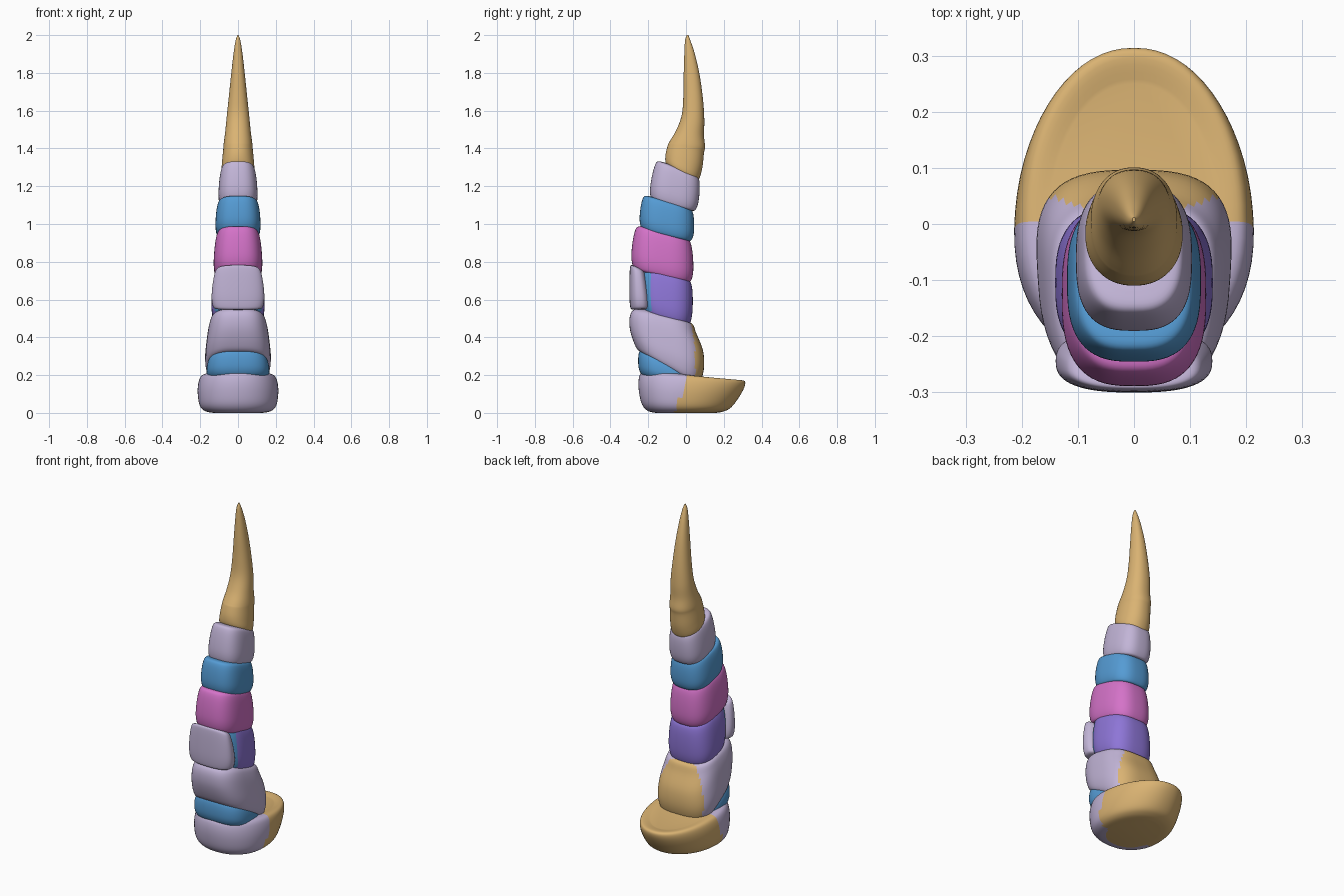
import bpy, bmesh, math
from mathutils import Vector

cube = bpy.data.objects.get("Cube")
if cube:
    bpy.data.objects.remove(cube)


def material(name, rgb):
    m = bpy.data.materials.new(name)
    m.use_nodes = True
    m.diffuse_color = (*rgb, 1)
    m.node_tree.nodes["Principled BSDF"].inputs["Base Color"].default_value = (*rgb, 1)
    return m


LAVENDER = material("pale lavender", (0.54, 0.46, 0.68))
TAN = material("warm tan", (0.70, 0.45, 0.17))
BLUE = material("sky blue", (0.09, 0.33, 0.66))
PINK = material("orchid pink", (0.66, 0.17, 0.58))
PURPLE = material("violet", (0.27, 0.18, 0.68))

SIDES, STEPS = 64, 5


def power(v, n):
    return math.copysign(abs(v) ** (2 / n), v)


def spline(keys):
    """Catmull-Rom interpolation of the key rings."""
    out = []
    for i in range(len(keys) - 1):
        a, b = keys[max(i - 1, 0)], keys[i]
        c, d = keys[i + 1], keys[min(i + 2, len(keys) - 1)]
        for s in range(STEPS):
            t = s / STEPS
            out.append([q + t / 2 * (r - p + t * (2 * p - 5 * q + 4 * r - u + t * (3 * (q - r) + u - p)))
                        for p, q, r, u in zip(a, b, c, d)])
    return out + [keys[-1]]


def loft(name, keys, mats, rule=None, n=2.8, flare=0.0):
    """Tilted rings: (front y, front z, back y, back z, half width)."""
    bm = bmesh.new()
    rings = []
    for yf, zf, yb, zb, hx in spline(keys):
        ring = []
        for i in range(SIDES):
            a = 2 * math.pi * i / SIDES
            t = power(math.sin(a), n)
            f = (t + 1) / 2
            ring.append(bm.verts.new((hx * power(math.cos(a), n) * (1 + flare * t),
                                      yf + (yb - yf) * f, zf + (zb - zf) * f)))
        rings.append(ring)
    for lo, hi in zip(rings, rings[1:]):
        for i in range(SIDES):
            j = (i + 1) % SIDES
            bm.faces.new((lo[i], lo[j], hi[j], hi[i]))
    bm.faces.new(rings[0][::-1])
    bm.faces.new(rings[-1])
    if rule:
        for f in bm.faces:
            f.material_index = int(rule(f.calc_center_median()))
    me = bpy.data.meshes.new(name)
    bm.to_mesh(me)
    bm.free()
    for m in mats:
        me.materials.append(m)
    ob = bpy.data.objects.new(name, me)
    bpy.context.collection.objects.link(ob)
    bpy.context.view_layer.objects.active = ob
    ob.select_set(True)
    bpy.ops.object.shade_smooth_by_angle(angle=math.radians(50))
    ob.select_set(False)
    return ob


# Rounded block outline: height fraction, size fraction
PILLOW = [(0, 0.6), (0.02, 0.84), (0.1, 0.94), (0.3, 1), (0.6, 1), (0.86, 0.95), (0.97, 0.85), (1, 0.6)]


def pillow(name, bottom, top, mats, rule=None, **kw):
    keys = []
    for h, s in PILLOW:
        yf, zf, yb, zb, hx = [b + (t - b) * h for b, t in zip(bottom, top)]
        front, back = Vector((yf, zf)), Vector((yb, zb))
        mid, half = (front + back) / 2, (back - front) / 2 * s
        keys.append((*(mid - half), *(mid + half), hx * s))
    return loft(name, keys, mats, rule, **kw)


# Foot, with a tan heel sweeping backwards
loft("foot", [(-0.16, 0, 0.16, 0, 0.13), (-0.205, 0.012, 0.2, 0.008, 0.175),
              (-0.235, 0.05, 0.24, 0.03, 0.202), (-0.25, 0.12, 0.285, 0.09, 0.212),
              (-0.25, 0.18, 0.312, 0.145, 0.207), (-0.235, 0.215, 0.305, 0.172, 0.19),
              (-0.19, 0.23, 0.25, 0.167, 0.15)], (LAVENDER, TAN),
     lambda c: c.y > -0.06 + 0.35 * c.z, n=2.15, flare=-0.1)

# Narrow band above the foot
pillow("ankle_band", (-0.25, 0.2, 0.04, 0.14, 0.165), (-0.255, 0.35, 0.05, 0.2, 0.165), (BLUE,))

# Lower block, tan at the back
loft("lower_block", [(-0.18, 0.31, 0.02, 0.15, 0.12), (-0.245, 0.325, 0.07, 0.16, 0.16),
                     (-0.275, 0.37, 0.095, 0.235, 0.172), (-0.298, 0.45, 0.09, 0.33, 0.165),
                     (-0.295, 0.52, 0.055, 0.42, 0.152), (-0.265, 0.55, 0.035, 0.47, 0.133),
                     (-0.18, 0.55, 0.0, 0.48, 0.09)], (LAVENDER, TAN),
     lambda c: c.y > 0.33 * abs(c.x), n=3, flare=0.07)

# Violet block with a pale front shield
pillow("middle_block", (-0.24, 0.53, 0.03, 0.45, 0.145), (-0.25, 0.79, 0.04, 0.70, 0.13),
       (PURPLE, BLUE), lambda c: c.y < -0.185)
pillow("front_shield", (-0.3, 0.545, -0.18, 0.55, 0.145), (-0.3, 0.79, -0.21, 0.75, 0.127),
       (LAVENDER,), n=2.6)

# Upper stacked blocks
pillow("pink_block", (-0.295, 0.76, 0.04, 0.68, 0.133), (-0.275, 1.0, 0.035, 0.92, 0.119), (PINK,))
pillow("blue_block", (-0.25, 0.97, 0.04, 0.9, 0.122), (-0.235, 1.16, 0.045, 1.08, 0.113), (BLUE,))
pillow("pale_block", (-0.2, 1.13, 0.06, 1.06, 0.107), (-0.165, 1.345, 0.08, 1.25, 0.095), (LAVENDER,))

# Tapering horn
loft("horn", [(-0.09, 1.3, 0.05, 1.22, 0.07), (-0.108, 1.325, 0.07, 1.24, 0.086),
              (-0.108, 1.37, 0.087, 1.3, 0.084), (-0.095, 1.42, 0.095, 1.375, 0.078),
              (-0.085, 1.44, 0.101, 1.41, 0.076), (-0.05, 1.5, 0.095, 1.47, 0.068),
              (-0.022, 1.58, 0.097, 1.55, 0.06), (-0.014, 1.68, 0.09, 1.66, 0.049),
              (-0.012, 1.8, 0.072, 1.79, 0.036), (-0.009, 1.9, 0.047, 1.9, 0.024),
              (-0.005, 1.97, 0.024, 1.97, 0.013), (0.004, 2.0, 0.012, 2.0, 0.003)], (TAN,), n=2.2)
